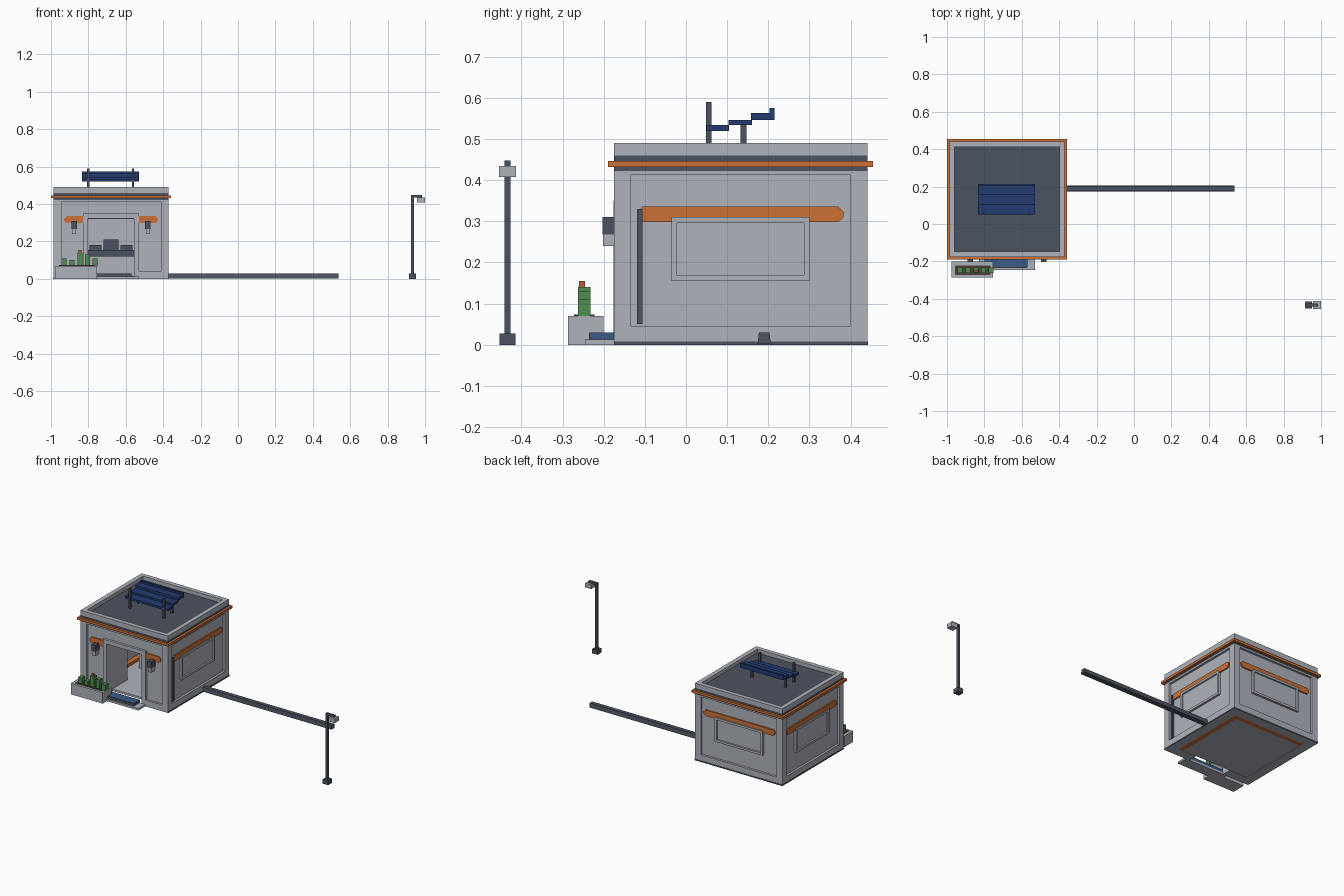
import bpy, bmesh
from math import pi
from mathutils import Matrix, Vector

cube = bpy.data.objects.get("Cube")
if cube:
    bpy.data.objects.remove(cube, do_unlink=True)


def material(name, r, g, b):
    m = bpy.data.materials.new(name)
    m.use_nodes = True
    m.diffuse_color = (r, g, b, 1)
    m.node_tree.nodes["Principled BSDF"].inputs["Base Color"].default_value = (r, g, b, 1)
    return m


wall_grey = material("wall grey", .43, .455, .5)
dark_steel = material("dark steel", .073, .088, .12)
orange = material("trim orange", .61, .165, .038)
navy = material("solar navy", .017, .045, .165)
mat_blue = material("mat blue", .045, .105, .25)
green = material("plant green", .08, .27, .09)
red = material("flower red", .5, .1, .045)
brown = material("soil brown", .075, .05, .04)

# Hut centre, half width and wall layers, measured outward from the centre
CENTRE = Vector((-.679, .1325, 0))
HALF, PANEL, INNER = .308, .294, .25
EAVE = .422
FRONT, LEFT, BACK, RIGHT = range(4)


def add_object(name, bm, mat):
    bmesh.ops.recalc_face_normals(bm, faces=bm.faces)
    mesh = bpy.data.meshes.new(name)
    bm.to_mesh(mesh)
    bm.free()
    mesh.materials.append(mat)
    obj = bpy.data.objects.new(name, mesh)
    bpy.context.scene.collection.objects.link(obj)
    return obj


def boxes(name, mat, *spans, matrix=Matrix()):
    """One object from boxes given as x, y and z ranges."""
    bm = bmesh.new()
    for spans_xyz in spans:
        size = [b - a for a, b in spans_xyz]
        mid = Vector([(a + b) / 2 for a, b in spans_xyz])
        bmesh.ops.create_cube(bm, size=1, matrix=matrix @ Matrix.Translation(mid) @ Matrix.Diagonal((*size, 1)))
    return add_object(name, bm, mat)


def side_matrix(side):
    return Matrix.Translation(CENTRE) @ Matrix.Rotation(side * pi / 2, 4, 'Z')


def on_side(name, mat, side, *spans):
    """Boxes on one wall: range along it, range outward, range in height."""
    turned = [(u, (-w[1], -w[0]), v) for u, w, v in spans]
    return boxes(name, mat, *turned, matrix=side_matrix(side))


def frame(u, v0, v1, t, w, sill=True):
    """Spans of a rectangular border of half width u and bar width t."""
    bars = [((-u, -u + t), w, (v0, v1)), ((u - t, u), w, (v0, v1)),
            ((-u + t, u - t), w, (v1 - t, v1))]
    if sill:
        bars.append(((-u + t, u - t), w, (v0, v0 + t)))
    return bars


def ring(name, mat, outer, inner, z0, z1):
    """Square band around the hut."""
    for side in range(4):
        reach = outer if side % 2 == 0 else inner
        on_side(name, mat, side, ((-reach, reach), (inner, outer), (z0, z1)))


def stripe(name, side, u0, u1, cut0, cut1):
    """Painted band on a wall with optional chamfered ends."""
    z0, z1, c = .298, .336, .012
    a, b = c * cut0, c * cut1
    outline = [(u0 + a, z0), (u1 - b, z0), (u1, z0 + b), (u1, z1 - b),
               (u1 - b, z1), (u0 + a, z1), (u0, z1 - a), (u0, z0 + a)]
    bm = bmesh.new()
    face = bm.faces.new([bm.verts.new((u, -PANEL, v)) for u, v in outline])
    new = bmesh.ops.extrude_face_region(bm, geom=[face])["geom"]
    verts = [g for g in new if isinstance(g, bmesh.types.BMVert)]
    bmesh.ops.translate(bm, verts=verts, vec=(0, -.008, 0))
    bmesh.ops.remove_doubles(bm, verts=bm.verts, dist=.0001)
    bm.transform(side_matrix(side))
    add_object(name, bm, orange)


# Walls, with the doorway left open at the front
shell = (INNER, PANEL)
DOOR, DOOR_TOP = .125, .32
on_side("front_wall", wall_grey, FRONT,
        ((-PANEL, -DOOR), shell, (0, EAVE)), ((DOOR, PANEL), shell, (0, EAVE)),
        ((-DOOR, DOOR), shell, (DOOR_TOP, EAVE)))
on_side("back_wall", wall_grey, BACK, ((-PANEL, PANEL), shell, (0, EAVE)))
for side, label in ((LEFT, "left"), (RIGHT, "right")):
    on_side(label + "_wall", wall_grey, side, ((-INNER, INNER), shell, (0, EAVE)))

# Raised corner posts and lower rails
POST = HALF - .042
for side in range(4):
    on_side("corner_post", wall_grey, side, ((POST, HALF), (POST, HALF), (0, EAVE)))
    if side != FRONT:
        on_side("lower_rail", wall_grey, side, ((-POST, POST), (PANEL, HALF), (0, .045)))
    on_side("upper_rail", wall_grey, side, ((-POST, POST), (PANEL, HALF), (.414, EAVE)))
on_side("front_rails", wall_grey, FRONT,
        ((-POST, -.15), (PANEL, HALF), (0, .04)), ((.15, POST), (PANEL, HALF), (0, .04)))

# Dark footing strip on the closed sides
for side in (LEFT, BACK, RIGHT):
    on_side("footing_strip", dark_steel, side, ((-HALF, HALF), (HALF, HALF + .002), (0, .008)))

# Windows and orange bands
for side in (LEFT, BACK, RIGHT):
    on_side("window_frame", wall_grey, side, *frame(.168, .155, .31, .014, (PANEL, HALF)))
    on_side("window_pane", wall_grey, side, ((-.154, .154), (PANEL, .298), (.169, .296)))
    stripe("wall_stripe", side, -.25, .25, 1, 1)
stripe("front_stripe_right", FRONT, -.25, -.15, 1, 0)
stripe("front_stripe_left", FRONT, .15, .25, 0, 1)

# Drain pipe, door frame and the door leaf swung inward
on_side("drain_pipe", dark_steel, LEFT, ((-.252, -.238), (PANEL, .306), (.05, .33)))
on_side("door_frame", wall_grey, FRONT, *frame(.15, 0, .35, .026, (INNER, HALF + .001), sill=False))
on_side("door_leaf", wall_grey, FRONT, ((-.135, -.124), (.1, INNER), (.016, DOOR_TOP)))

# Wall lamps beside the door
for u in (-.197, .197):
    on_side("lamp_cap", dark_steel, FRONT, ((u - .014, u + .014), (PANEL, .336), (.268, .31)))
    on_side("lamp_glass", wall_grey, FRONT, ((u - .011, u + .011), (PANEL, .334), (.24, .268)))

# Floor and its orange skirting
room = (-INNER, INNER)
on_side("floor", wall_grey, FRONT, (room, room, (.003, .016)))
for side, low in ((LEFT, 0), (BACK, 0), (RIGHT, .016)):
    on_side("skirting", orange, side, (room, (INNER - .03, INNER), (low, .035)))

# Counter with equipment
on_side("counter", wall_grey, BACK, ((-.16, .16), (.07, .15), (.016, .12)))
on_side("counter_top", dark_steel, BACK, ((-.17, .17), (.06, .16), (.12, .155)))
on_side("equipment", dark_steel, BACK, ((-.04, .04), (.09, .12), (.155, .21)),
        ((-.115, -.05), (.08, .13), (.155, .18)), ((.05, .115), (.08, .13), (.155, .18)))

# Roof: dark neck, orange trim, parapet and sunken deck
roof = (-POST, POST)
deck = (-.28, .28)
on_side("roof_base", dark_steel, FRONT, (roof, roof, (EAVE, .459)))
on_side("roof_deck", dark_steel, FRONT, (deck, deck, (.459, .466)))
ring("roof_neck", dark_steel, HALF, POST, EAVE, .46)
ring("roof_trim", orange, .322, .3, .432, .447)
ring("parapet", wall_grey, HALF, .28, .46, .49)

# Stepped solar panel on four posts
width = (-.833, -.53)
boxes("solar_panel", navy, (width, (.05, .105), (.52, .534)), (width, (.103, .16), (.534, .546)),
      (width, (.158, .215), (.546, .563)), (width, (.203, .215), (.563, .575)))
for x in (-.8, -.562):
    boxes("solar_post", dark_steel, ((x - .006, x + .006), (.049, .062), (.46, .59)),
          ((x - .006, x + .006), (.133, .147), (.46, .536)))

# Doorstep and mat with a dark front lip
boxes("doorstep", wall_grey, ((-.83, -.53), (-.245, -.174), (0, .013)))
boxes("door_mat", mat_blue, ((-.8, -.57), (-.23, -.174), (.013, .03)))
boxes("mat_lip", dark_steel, ((-.8, -.572), (-.236, -.23), (.013, .03)))

# Planter with soil and stalks
boxes("planter", wall_grey, ((-.977, -.753), (-.287, -.2), (0, .07)))
boxes("soil", brown, ((-.957, -.768), (-.272, -.222), (.07, .073)))
for x, top in ((-.93, .11), (-.887, .1), (-.845, .14), (-.805, .13), (-.765, .11)):
    boxes("plant", green, ((x - .013, x + .013), (-.262, -.232), (.07, top)))
boxes("flower", red, ((-.852, -.838), (-.26, -.246), (.14, .155)))

# Low rail running out from the hut, narrower on top
rail = boxes("ground_rail", dark_steel, ((-.375, .537), (.174, .206), (.003, .03)))
for v in rail.data.vertices:
    if v.co.z > .02:
        v.co.y = .19 + (v.co.y - .19) * .8

# Street lamp
boxes("street_lamp_base", dark_steel, ((.914, .952), (-.453, -.414), (0, .028)))
boxes("street_lamp_pole", dark_steel, ((.926, .94), (-.441, -.426), (.028, .448)),
      ((.94, .985), (-.441, -.426), (.435, .448)))
boxes("street_lamp_head", wall_grey, ((.957, 1), (-.454, -.413), (.408, .435)))
